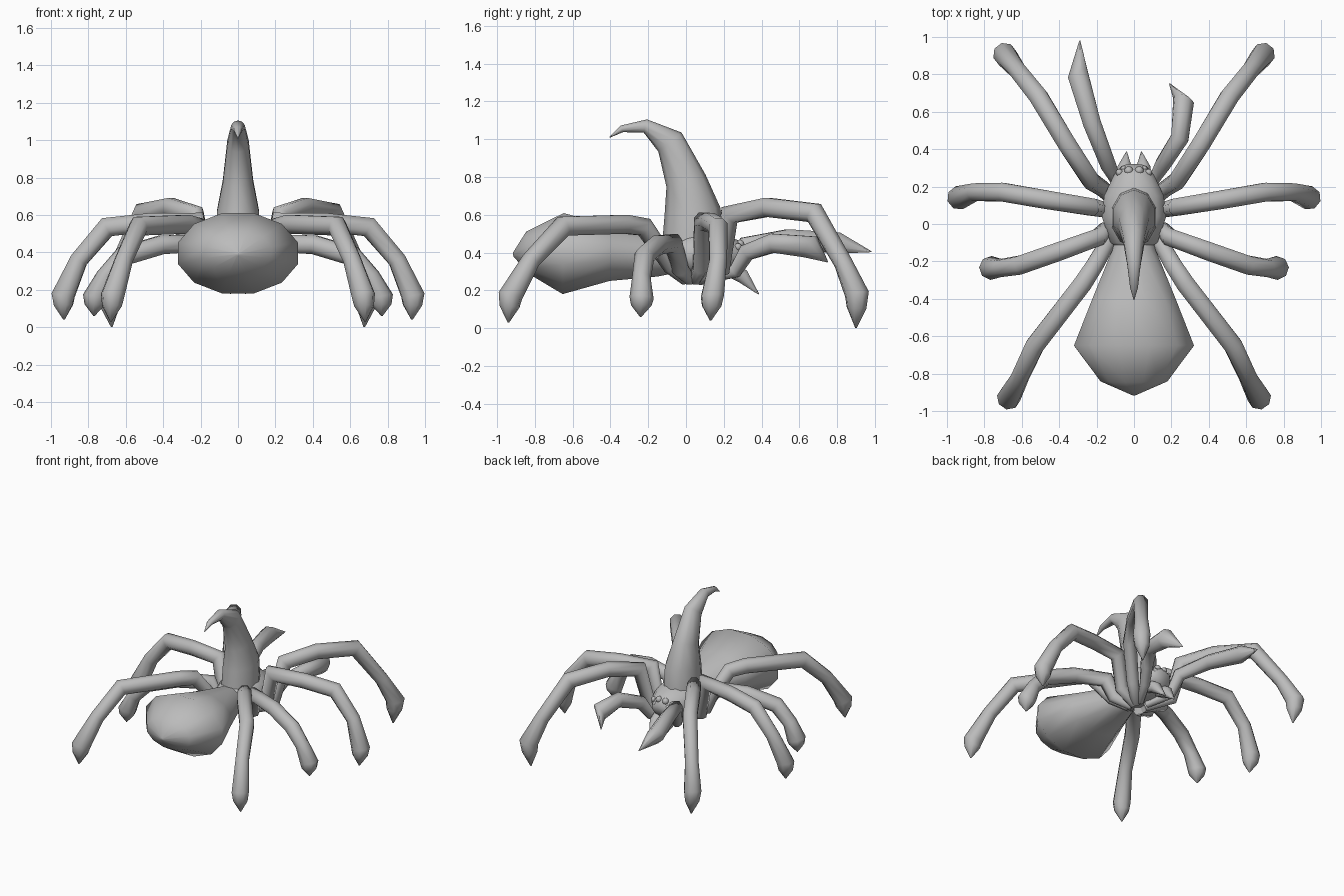
import bpy, bmesh, math
from mathutils import Vector

cube = bpy.data.objects.get("Cube")
if cube:
    bpy.data.objects.remove(cube, do_unlink=True)

grey = bpy.data.materials.new("plain_grey")
grey.use_nodes = True
grey.diffuse_color = (0.5, 0.5, 0.5, 1)
bsdf = grey.node_tree.nodes["Principled BSDF"]
bsdf.inputs["Base Color"].default_value = grey.diffuse_color
bsdf.inputs["Roughness"].default_value = 0.8


def finish(name, bm):
    bmesh.ops.remove_doubles(bm, verts=bm.verts, dist=0.0005)
    bmesh.ops.recalc_face_normals(bm, faces=bm.faces)
    mesh = bpy.data.meshes.new(name)
    bm.to_mesh(mesh)
    bm.free()
    mesh.materials.append(grey)
    obj = bpy.data.objects.new(name, mesh)
    bpy.context.collection.objects.link(obj)
    bpy.ops.object.select_all(action='DESELECT')
    obj.select_set(True)
    bpy.context.view_layer.objects.active = obj
    bpy.ops.object.shade_smooth_by_angle(angle=math.radians(70))


def loft(name, path, sizes, side=(1, 0, 0), sides=8):
    """Skin elliptical rings along a path; side is the shared ring axis."""
    bm = bmesh.new()
    path = [Vector(p) for p in path]
    side = Vector(side).normalized()
    rings = []
    for i, (p, (ru, rv)) in enumerate(zip(path, sizes)):
        before = (p - path[i - 1]).normalized() if i else Vector()
        after = (path[i + 1] - p).normalized() if i + 1 < len(path) else Vector()
        along = (before + after).normalized()
        up = side.cross(along).normalized()
        # widen rings at bends so the tube keeps its thickness
        rv /= max(0.75, along.dot(after if i == 0 else before))
        ring = []
        for k in range(sides):
            a = math.tau * (k + 0.5) / sides
            ring.append(bm.verts.new(p + side * ru * math.cos(a) + up * rv * math.sin(a)))
        rings.append(ring)
    for r, s in zip(rings, rings[1:]):
        for k in range(sides):
            n = (k + 1) % sides
            bm.faces.new((r[k], r[n], s[n], s[k]))
    bm.faces.new(rings[0])
    bm.faces.new(rings[-1])
    finish(name, bm)


def limb(name, path, radii, sides=8):
    # the ring axis lies level, square to the overall reach of the limb
    reach = Vector(path[-2]) - Vector(path[0])
    loft(name, path, [(r, r) for r in radii], (-reach.y, reach.x, 0), sides)


# Abdomen, swelling toward the rear
loft("abdomen",
     [(0, 0.0, 0.37), (0, -0.14, 0.38), (0, -0.40, 0.395), (0, -0.65, 0.395),
      (0, -0.84, 0.40), (0, -0.915, 0.39)],
     [(0.07, 0.07), (0.12, 0.11), (0.23, 0.15), (0.332, 0.222), (0.185, 0.115), (0.01, 0.01)],
     sides=12)

# Head and chest
loft("chest",
     [(0, -0.14, 0.39), (0, -0.10, 0.39), (0, 0.04, 0.39), (0, 0.15, 0.39),
      (0, 0.26, 0.385), (0, 0.305, 0.37)],
     [(0.06, 0.06), (0.13, 0.10), (0.178, 0.125), (0.165, 0.12), (0.11, 0.085), (0.07, 0.05)],
     sides=12)

# Curved horn sweeping back over the abdomen
loft("horn",
     [(0, 0.035, 0.46), (0, 0.035, 0.62), (0, 0.0, 0.78), (0, -0.085, 0.985),
      (0, -0.215, 1.07), (0, -0.34, 1.055), (0, -0.405, 1.01)],
     [(0.125, 0.16), (0.118, 0.148), (0.085, 0.108), (0.06, 0.076),
      (0.038, 0.034), (0.022, 0.018), (0.002, 0.002)],
     sides=10)

# Four pairs of legs: root under the chest, hip, knee, shin bends, foot, toe
legs = {
    "front_leg": [(0.04, 0.07, 0.26), (0.17, 0.19, 0.32), (0.23, 0.23, 0.6), (0.36, 0.43, 0.64),
                  (0.51, 0.68, 0.61), (0.63, 0.83, 0.35), (0.69, 0.905, 0.18), (0.675, 0.9, 0.0)],
    "front_middle_leg": [(0.04, 0.05, 0.26), (0.18, 0.08, 0.32), (0.225, 0.09, 0.565), (0.47, 0.13, 0.56),
                         (0.70, 0.17, 0.535), (0.85, 0.17, 0.36), (0.935, 0.14, 0.17), (0.93, 0.13, 0.04)],
    "rear_middle_leg": [(0.04, 0.02, 0.26), (0.15, -0.03, 0.31), (0.19, -0.07, 0.45), (0.41, -0.15, 0.44),
                        (0.61, -0.22, 0.38), (0.71, -0.235, 0.27), (0.765, -0.235, 0.16), (0.77, -0.24, 0.06)],
    "rear_leg": [(0.04, 0.0, 0.26), (0.13, -0.08, 0.33), (0.21, -0.22, 0.535), (0.275, -0.32, 0.55),
                 (0.53, -0.65, 0.54), (0.61, -0.82, 0.36), (0.67, -0.93, 0.17), (0.68, -0.94, 0.03)],
}
for name, path in legs.items():
    # a lower ring keeps each foot bulging before the pointed toe
    foot, toe = Vector(path[-2]), Vector(path[-1])
    path.insert(-1, foot.lerp(toe, 0.4))
    for label, sign in (("left", 1), ("right", -1)):
        limb(label + "_" + name, [(sign * x, y, z) for x, y, z in path],
             [0.035, 0.045, 0.05, 0.054, 0.054, 0.05, 0.064, 0.054, 0.004])

# Feelers at the front, each in its own pose
feeler_radii = [0.025, 0.035, 0.045, 0.052, 0.06, 0.003]
limb("right_feeler",
     [(-0.03, 0.1, 0.26), (-0.11, 0.26, 0.3), (-0.14, 0.32, 0.44), (-0.225, 0.54, 0.475),
      (-0.3, 0.8, 0.45), (-0.29, 0.98, 0.405)], feeler_radii)
limb("left_feeler",
     [(0.03, 0.1, 0.26), (0.12, 0.26, 0.3), (0.155, 0.32, 0.4), (0.245, 0.46, 0.45),
      (0.265, 0.66, 0.43), (0.19, 0.75, 0.35)], feeler_radii)

# Fangs and eyes
for label, sign in (("left", 1), ("right", -1)):
    limb(label + "_fang",
         [(sign * 0.05, 0.2, 0.33), (sign * 0.05, 0.3, 0.275), (sign * 0.04, 0.385, 0.18)],
         [0.045, 0.04, 0.003])
    for part, x, y, z, r in (("inner_eye", 0.028, 0.285, 0.445, 0.024),
                             ("outer_eye", 0.078, 0.275, 0.43, 0.02),
                             ("lower_eye", 0.055, 0.295, 0.41, 0.017)):
        bm = bmesh.new()
        bmesh.ops.create_uvsphere(bm, u_segments=10, v_segments=6, radius=r)
        bmesh.ops.translate(bm, verts=bm.verts, vec=(sign * x, y, z))
        finish(label + "_" + part, bm)
